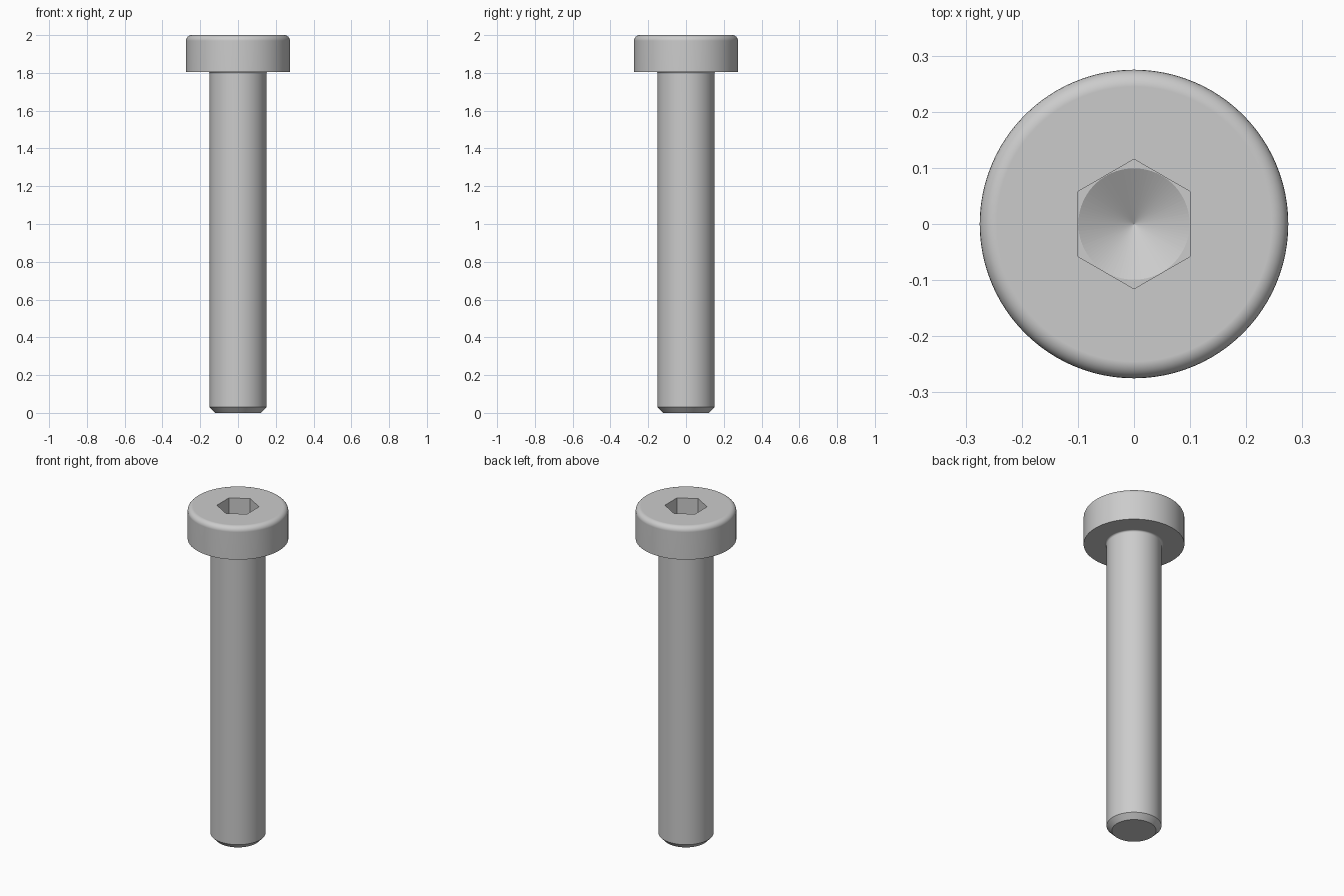
import bpy, bmesh, math
from mathutils import Vector

if "Cube" in bpy.data.objects:
    bpy.data.objects.remove(bpy.data.objects["Cube"])

SEG = 96
HEAD_R, SHAFT_R = 0.275, 0.15
HEAD_Z, TOP_Z = 1.805, 2.0
SOCKET_Z, SOCKET_R = 1.85, 0.1      # socket floor height, half width across flats
APEX_Z = SOCKET_Z - SOCKET_R * math.tan(math.radians(30))

steel = bpy.data.materials.new("steel_grey")
steel.diffuse_color = (0.6, 0.6, 0.6, 1)
steel.use_nodes = True
steel.node_tree.nodes["Principled BSDF"].inputs["Base Color"].default_value = steel.diffuse_color


def arc(cx, cz, r, a0, a1, n=6):
    """Points of a rounded corner in the (radius, height) plane."""
    angles = [math.radians(a0 + (a1 - a0) * i / n) for i in range(n + 1)]
    return [(cx + r * math.cos(a), cz + r * math.sin(a)) for a in angles]


def revolve(name, profile):
    """Solid of revolution about z from (radius, height) points."""
    bm = bmesh.new()
    verts = [bm.verts.new((r, 0, z)) for r, z in profile]
    edges = [bm.edges.new(pair) for pair in zip(verts, verts[1:])]
    bmesh.ops.spin(bm, geom=verts + edges, cent=(0, 0, 0), axis=(0, 0, 1),
                   angle=math.tau, steps=SEG, use_merge=False)
    bmesh.ops.remove_doubles(bm, verts=bm.verts, dist=1e-5)
    # merge the flat end fans into single faces
    bmesh.ops.dissolve_limit(bm, angle_limit=0.001, verts=bm.verts, edges=bm.edges)
    bmesh.ops.recalc_face_normals(bm, faces=bm.faces)
    mesh = bpy.data.meshes.new(name)
    bm.to_mesh(mesh)
    bm.free()
    ob = bpy.data.objects.new(name, mesh)
    bpy.context.collection.objects.link(ob)
    mesh.materials.append(steel)
    return ob


# Screw body: chamfered tip, shaft, small neck fillet, head with rounded rim
screw = revolve("screw_body",
                [(0, 0), (0.121, 0), (SHAFT_R, 0.03)]
                + arc(SHAFT_R + 0.01, HEAD_Z - 0.01, 0.01, 180, 90)
                + [(HEAD_R, HEAD_Z)]
                + arc(HEAD_R - 0.03, TOP_Z - 0.03, 0.03, 0, 90)
                + [(0, TOP_Z)])

# Cutters: hexagonal socket with corners towards +-y, then the drill cone
bpy.ops.mesh.primitive_cylinder_add(vertices=6, radius=SOCKET_R * 2 / math.sqrt(3),
                                    depth=0.3, location=(0, 0, SOCKET_Z + 0.15))
hex_cutter = bpy.context.object
hex_cutter.name = "hex_cutter"
hex_cutter.data.materials.append(steel)
cone_r = SOCKET_R * 0.992
cone_cutter = revolve("cone_cutter", [(0, APEX_Z), (cone_r, SOCKET_Z),
                                      (cone_r, SOCKET_Z + 0.05), (0, SOCKET_Z + 0.05)])

bpy.ops.object.select_all(action='DESELECT')
screw.select_set(True)
bpy.context.view_layer.objects.active = screw
for cutter in (hex_cutter, cone_cutter):
    mod = screw.modifiers.new("cut", 'BOOLEAN')
    mod.operation = 'DIFFERENCE'
    mod.solver = 'EXACT'
    mod.object = cutter
    bpy.ops.object.modifier_apply(modifier=mod.name)
    bpy.data.objects.remove(cutter)

# Smooth round surfaces with crisp edges; drill cone stays faceted
bpy.ops.object.shade_smooth_by_angle(angle=math.radians(25))
for p in screw.data.polygons:
    c = Vector(p.center)
    if c.xy.length < SOCKET_R and APEX_Z < c.z < SOCKET_Z - 0.001:
        p.use_smooth = False
weighted = screw.modifiers.new("weighted_normals", 'WEIGHTED_NORMAL')
weighted.keep_sharp = True
